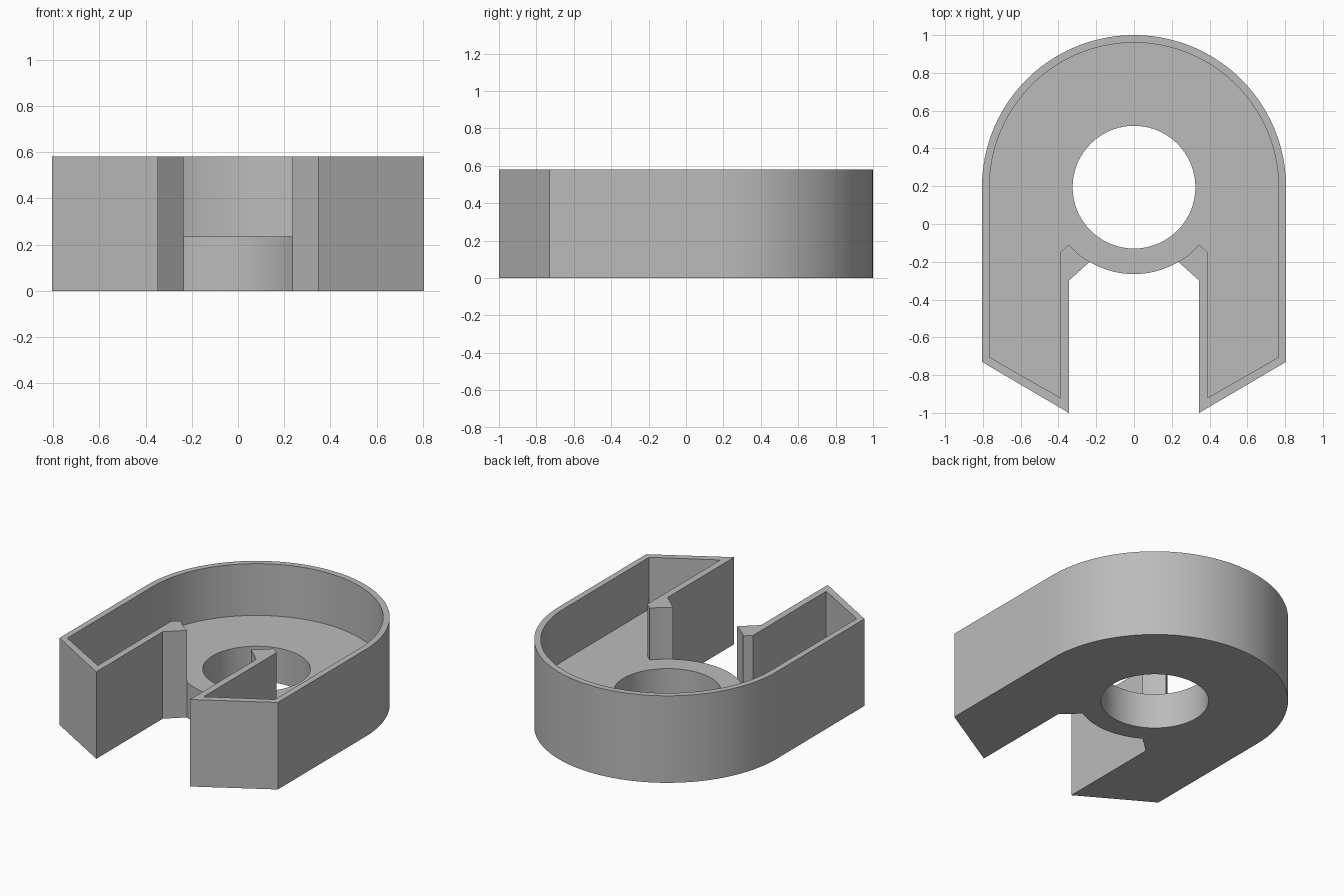
import bpy, bmesh
from math import sin, cos, pi, atan2, hypot

cube = bpy.data.objects.get("Cube")
if cube:
    bpy.data.objects.remove(cube, do_unlink=True)

HEIGHT, FLOOR = 0.58, 0.235
CY = 0.195                      # centre of the rounded end and the hole
R_OUT, R_IN, R_RIM, R_HOLE = 0.805, 0.765, 0.46, 0.325

grey = bpy.data.materials.new("plain grey")
grey.use_nodes = True
grey.diffuse_color = (0.5, 0.5, 0.5, 1)
grey.node_tree.nodes["Principled BSDF"].inputs["Base Color"].default_value = (0.5, 0.5, 0.5, 1)


def arc(radius, start, end, steps):
    angles = [start + (end - start) * i / steps for i in range(steps + 1)]
    return [(radius * cos(a), CY + radius * sin(a)) for a in angles]


def mirrored(half):
    """Close a right-half outline with its mirror image."""
    return half + [(-x, y) for x, y in reversed(half) if abs(x) > 1e-5]


def prism(name, outline, z0, z1):
    bm = bmesh.new()
    base = bm.faces.new([bm.verts.new((x, y, z0)) for x, y in outline])
    top = bmesh.ops.extrude_face_region(bm, geom=[base])["geom"]
    verts = [v for v in top if isinstance(v, bmesh.types.BMVert)]
    bmesh.ops.translate(bm, verts=verts, vec=(0, 0, z1 - z0))
    bmesh.ops.recalc_face_normals(bm, faces=bm.faces)
    mesh = bpy.data.meshes.new(name)
    bm.to_mesh(mesh)
    bm.free()
    mesh.materials.append(grey)
    obj = bpy.data.objects.new(name, mesh)
    bpy.context.collection.objects.link(obj)
    return obj


# Angles on the rim circle where the wall lips start and end
lip_tip = atan2(-0.395, 0.235)
lip_root = atan2(-0.305, 0.345)
lip = arc(R_RIM, lip_root, lip_tip, 6)

# Outer block: round back, two pointed legs and a rim bulging into the slot
outer = mirrored(arc(R_OUT, pi / 2, 0, 48)
                 + [(R_OUT, -0.73), (0.345, -1.0), (0.345, -0.30)]
                 + arc(R_RIM, lip_tip, -pi / 2, 12))
tray = prism("open_tray", outer, 0, HEIGHT)

# Pocket follows the walls inside and opens between the lips
inner = mirrored(arc(R_IN, pi / 2, 0, 48)
                 + [(R_IN, -0.705), (0.39, -0.92), (0.39, -0.15)]
                 + lip + [(lip[-1][0], -0.5)])
pocket = prism("pocket_cutter", inner, FLOOR, HEIGHT + 0.2)
hole = prism("hole_cutter", arc(R_HOLE, 0, 2 * pi, 72)[:-1], -0.2, HEIGHT + 0.2)

bpy.context.view_layer.objects.active = tray
for cutter in (pocket, hole):
    cut = tray.modifiers.new(cutter.name, "BOOLEAN")
    cut.operation = "DIFFERENCE"
    cut.solver = "EXACT"
    cut.object = cutter
    bpy.ops.object.modifier_apply(modifier=cut.name)
    bpy.data.objects.remove(cutter, do_unlink=True)

bpy.ops.object.select_all(action="DESELECT")
tray.select_set(True)
bpy.ops.object.shade_smooth_by_angle(angle=pi / 9)
